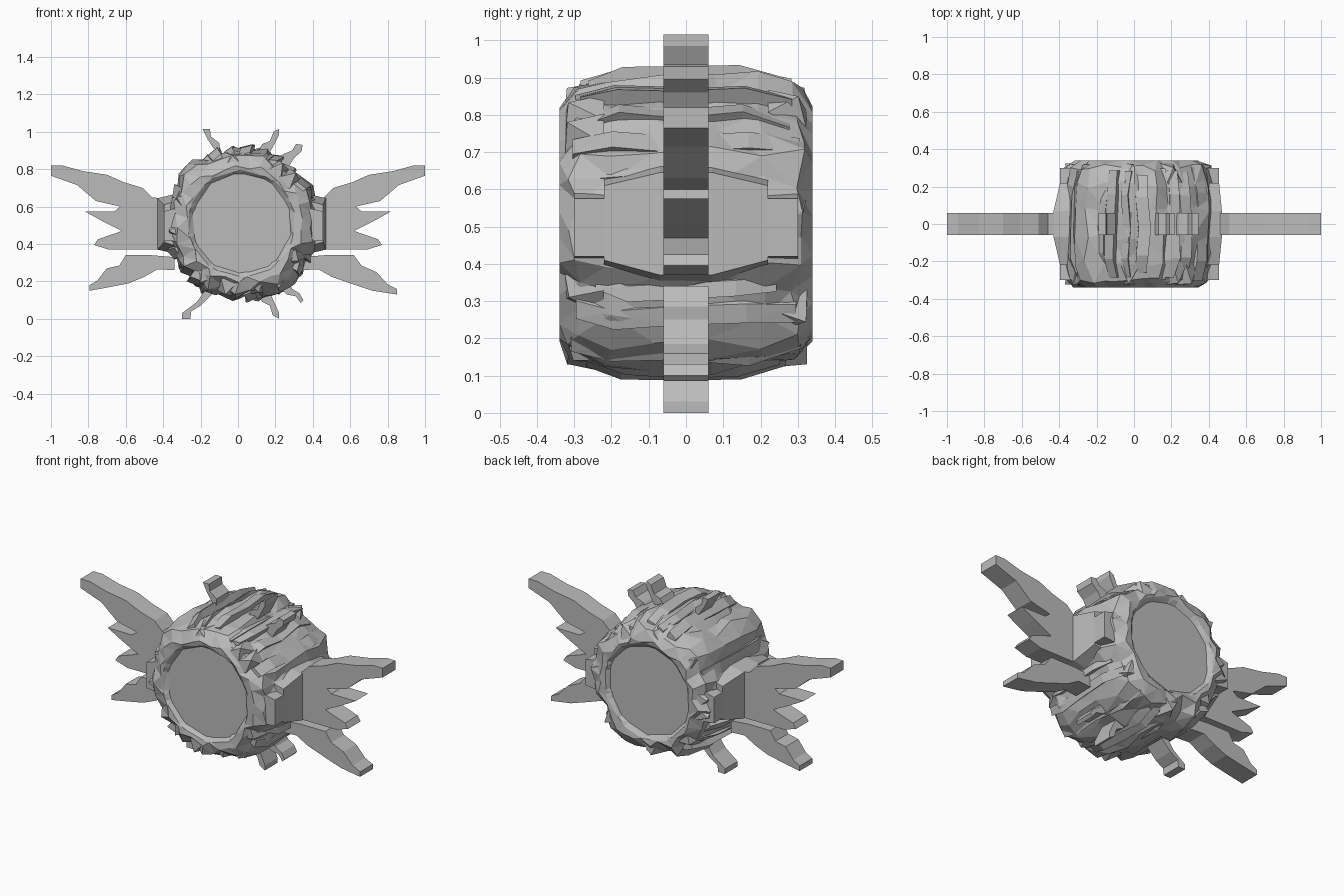
import bpy
import bmesh
import math
import random

if "Cube" in bpy.data.objects:
    bpy.data.objects.remove(bpy.data.objects["Cube"], do_unlink=True)

random.seed(7)
CX, CZ = 0.02, 0.51

stone = bpy.data.materials.new("stone_grey")
stone.use_nodes = True
stone.diffuse_color = (0.5, 0.5, 0.5, 1)
stone.node_tree.nodes["Principled BSDF"].inputs["Base Color"].default_value = (0.5, 0.5, 0.5, 1)


def finish(name, bm):
    bmesh.ops.recalc_face_normals(bm, faces=bm.faces)
    mesh = bpy.data.meshes.new(name)
    bm.to_mesh(mesh)
    bm.free()
    mesh.materials.append(stone)
    obj = bpy.data.objects.new(name, mesh)
    bpy.context.collection.objects.link(obj)
    return obj


def polar(bm, rad, ang, y):
    """Vertex at a radius and angle about the body axis."""
    return bm.verts.new((CX + rad * math.cos(ang), y, CZ + rad * math.sin(ang)))


def skin(bm, rings):
    """Bridge a list of closed rings with quads."""
    for a, b in zip(rings, rings[1:]):
        for s in range(len(a)):
            t = (s + 1) % len(a)
            bm.faces.new((a[s], a[t], b[t], b[s]))


def slab(name, outline, mirror=1, y0=-0.06, y1=0.06):
    """Extrude an x-z outline through the depth."""
    bm = bmesh.new()
    face = bm.faces.new([bm.verts.new((x * mirror, y0, z)) for x, z in outline])
    ext = bmesh.ops.extrude_face_region(bm, geom=[face])
    verts = [v for v in ext["geom"] if isinstance(v, bmesh.types.BMVert)]
    bmesh.ops.translate(bm, verts=verts, vec=(0, y1 - y0, 0))
    return finish(name, bm)


# Rough barrel body: ridged lathe whose open ends drop into shallow recesses
SEG = 32
half = [(0.265, 0.315), (0.285, 0.335), (0.325, 0.34), (0.385, 0.30), (0.412, 0.21), (0.42, 0.07)]
profile = [(r, -y) for r, y in half] + [(r, y) for r, y in reversed(half)]
ridge = [random.choice((-0.03, -0.01, 0.0, 0.01)) for _ in range(SEG)]
bm = bmesh.new()
rings = []
for i, (r, y) in enumerate(profile):
    inner = i in (0, 1, len(profile) - 2, len(profile) - 1)
    ring = []
    for s in range(SEG):
        if inner:
            # Inner lip steps between ten flats
            flat = (s * 10 // SEG + 0.5) / 10
            a = math.tau * (0.5 * flat + 0.5 * (s + 0.5) / SEG)
            ring.append(polar(bm, r + random.uniform(-0.006, 0.006), a, y))
        else:
            a = math.tau * (s + 0.5 + random.uniform(-0.3, 0.3)) / SEG
            yy = y if abs(y) > 0.33 else y + random.uniform(-0.02, 0.02)
            ring.append(polar(bm, r + ridge[s] + random.uniform(-0.012, 0.01), a, yy))
    rings.append(ring)
skin(bm, rings)
bmesh.ops.triangulate(bm, faces=bm.faces)
bm.faces.new(rings[0])
bm.faces.new(rings[-1])
finish("body", bm)

# Jagged overlapping strips along the shell, bent down at both ends
STRIPS = 30
for k in range(STRIPS):
    a = math.tau * (k + random.uniform(-0.3, 0.3)) / STRIPS
    if abs(math.cos(a)) > 0.95:
        continue
    crest = random.uniform(0.405, 0.432)
    length = random.uniform(0.24, 0.31)
    width = random.uniform(0.05, 0.10)
    bm = bmesh.new()
    rings = []
    for t in (-1, -0.65, -0.1, 0.55, 1):
        rad = crest - (0.035 if abs(t) == 1 else 0) + random.uniform(-0.008, 0.004)
        c = a + random.uniform(-0.03, 0.03)
        y = t * length
        rings.append([polar(bm, 0.35, c - width, y), polar(bm, rad, c - width * 0.8, y),
                      polar(bm, rad - 0.02, c + width * 0.9, y), polar(bm, 0.35, c + width, y)])
    skin(bm, rings)
    bm.faces.new(rings[0])
    bm.faces.new(rings[-1])
    bmesh.ops.triangulate(bm, faces=bm.faces)
    finish("shell_strip", bm)

# Broad broken chips around both end rims
for sy in (-1, 1):
    for k in range(11):
        a = math.tau * (k + random.uniform(-0.35, 0.35)) / 11
        bm = bmesh.new()
        base = [polar(bm, rad, a + da, sy * y) for da, rad, y in
                ((-0.14, 0.31, 0.325), (0.14, 0.32, 0.325), (0.10, 0.39, 0.22), (-0.16, 0.38, 0.22))]
        tip = polar(bm, random.uniform(0.36, 0.40), a, sy * random.uniform(0.30, 0.325))
        bm.faces.new(base)
        for p, q in zip(base, base[1:] + base[:1]):
            bm.faces.new((p, q, tip))
        finish("rim_chip", bm)

# Side hubs: a long bar and a bevelled plate that carry each wing
for side, name, reach in ((1, "left", 0.435), (-1, "right", 0.415)):
    x_in, x_bar, x_plate = (CX + side * d for d in (0.32, reach, 0.45))
    slab(name + "_hub_bar", [(x_in, 0.41), (x_bar, 0.42), (x_bar, 0.575), (x_in, 0.60)], y0=-0.30, y1=0.30)
    bm = bmesh.new()
    rings = []
    for y, low, high, x in ((-0.22, 0.41, 0.61, x_bar), (-0.07, 0.37, 0.645, x_plate),
                            (0.07, 0.37, 0.645, x_plate), (0.22, 0.41, 0.61, x_bar)):
        rings.append([bm.verts.new(p) for p in
                      ((x_in, y, low - 0.03), (x, y, low), (x, y, high), (x_in, y, high + 0.03))])
    skin(bm, rings)
    bm.faces.new(rings[0])
    bm.faces.new(rings[-1])
    finish(name + "_hub_plate", bm)

# Wings: a fingered upper blade and a separate lower blade on each side
upper = [(0.38, 0.64), (0.46, 0.65), (0.51, 0.70), (0.61, 0.73), (0.70, 0.77), (0.83, 0.79),
         (0.94, 0.82), (1.0, 0.82), (1.0, 0.765), (0.86, 0.715), (0.76, 0.63), (0.63, 0.60),
         (0.66, 0.575), (0.82, 0.575), (0.73, 0.525), (0.62, 0.47), (0.75, 0.425), (0.77, 0.395),
         (0.69, 0.37), (0.38, 0.37)]
lower = [(0.34, 0.33), (0.46, 0.34), (0.62, 0.34), (0.66, 0.285), (0.74, 0.25), (0.80, 0.185),
         (0.85, 0.16), (0.85, 0.13), (0.72, 0.15), (0.60, 0.19), (0.50, 0.225), (0.43, 0.265),
         (0.34, 0.26)]
short = [(x if x < 0.5 else 0.5 + (x - 0.5) * 0.84, z + (0.02 if x > 0.7 else 0)) for x, z in lower]
slab("left_upper_wing", upper)
slab("right_upper_wing", upper, -1)
slab("left_lower_wing", lower)
slab("right_lower_wing", short, -1)

# Crooked claws above and below
slab("top_right_claw", [(-0.19, 1.015), (-0.15, 1.015), (-0.145, 0.975), (-0.10, 0.94), (-0.10, 0.90),
                        (-0.13, 0.91), (-0.165, 0.965)])
slab("top_left_claw", [(0.11, 0.90), (0.13, 0.935), (0.17, 0.95), (0.19, 1.0), (0.22, 1.015),
                       (0.22, 0.985), (0.195, 0.935), (0.17, 0.89)])
slab("top_left_spur", [(0.21, 0.85), (0.24, 0.88), (0.29, 0.90), (0.31, 0.935), (0.345, 0.93),
                       (0.34, 0.895), (0.30, 0.86), (0.27, 0.81)])
slab("bottom_right_claw", [(-0.17, 0.16), (-0.22, 0.09), (-0.30, 0.03), (-0.30, 0.0), (-0.255, 0.0),
                           (-0.25, 0.04), (-0.20, 0.07), (-0.14, 0.13)])
slab("bottom_left_claw", [(0.10, 0.13), (0.13, 0.09), (0.17, 0.07), (0.185, 0.02), (0.22, 0.0),
                          (0.22, 0.03), (0.20, 0.075), (0.17, 0.14)])
slab("bottom_left_spur", [(0.22, 0.17), (0.26, 0.13), (0.31, 0.12), (0.335, 0.085), (0.35, 0.10),
                          (0.33, 0.135), (0.29, 0.16), (0.27, 0.20)])
